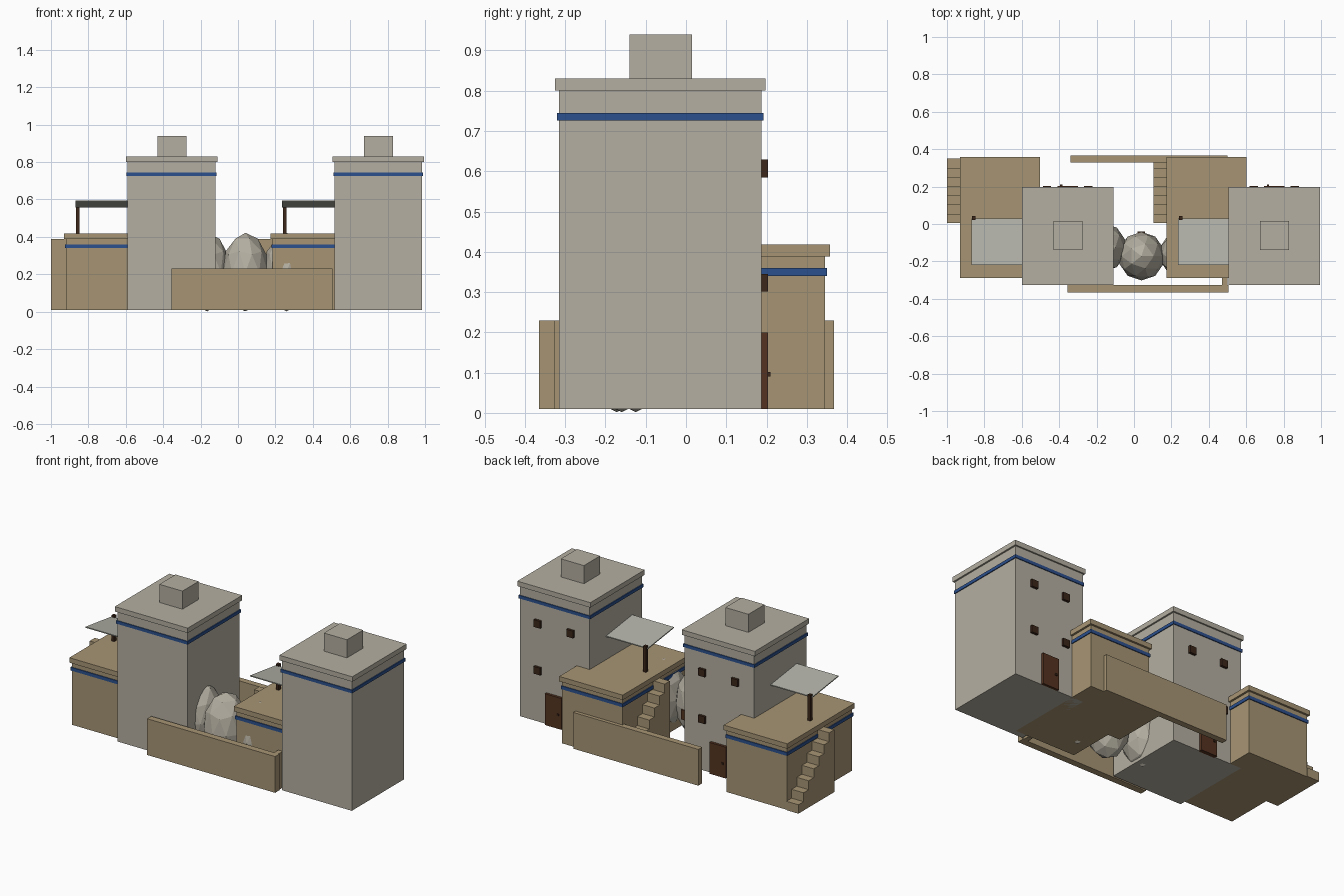
import bpy
from mathutils import Vector, Matrix

cube = bpy.data.objects.get("Cube")
if cube:
    bpy.data.objects.remove(cube, do_unlink=True)


def material(name, color):
    m = bpy.data.materials.new(name)
    m.use_nodes = True
    m.diffuse_color = (*color, 1)
    m.node_tree.nodes["Principled BSDF"].inputs["Base Color"].default_value = (*color, 1)
    return m


STONE = material("pale stone", (0.46, 0.43, 0.36))
CLAY = material("tan clay", (0.39, 0.30, 0.175))
BLUE = material("blue paint", (0.025, 0.08, 0.27))
WOOD = material("brown wood", (0.09, 0.034, 0.015))
DARK = material("dark wood", (0.045, 0.02, 0.01))
CLOTH = material("grey cloth", (0.45, 0.45, 0.40))


def mesh_object(name, verts, faces, mat):
    me = bpy.data.meshes.new(name)
    me.from_pydata(verts, [], faces)
    me.materials.append(mat)
    ob = bpy.data.objects.new(name, me)
    bpy.context.collection.objects.link(ob)
    return ob


def prism(name, profile, x0, x1, mat):
    """Extrude a counter-clockwise y-z profile along x."""
    n = len(profile)
    verts = [(x, y, z) for x in (x0, x1) for y, z in profile]
    faces = [tuple(reversed(range(n))), tuple(range(n, 2 * n))]
    faces += [(i, (i + 1) % n, n + (i + 1) % n, n + i) for i in range(n)]
    return mesh_object(name, verts, faces, mat)


def box(name, x, y, z, mat):
    profile = [(y[0], z[0]), (y[1], z[0]), (y[1], z[1]), (y[0], z[1])]
    return prism(name, profile, x[0], x[1], mat)


GROUND = 0.01


def house(side, dx):
    def part(name, x, y, z, mat):
        return box(f"{side}_{name}", (x[0] + dx, x[1] + dx), y, z, mat)

    # Tall tower with roof slab, roof hatch and painted band
    part("tower", (-0.59, -0.12), (-0.315, 0.188), (GROUND, 0.80), STONE)
    part("tower_roof", (-0.60, -0.11), (-0.325, 0.197), (0.80, 0.83), STONE)
    part("roof_hatch", (-0.43, -0.275), (-0.14, 0.015), (0.83, 0.94), STONE)
    part("tower_band", (-0.595, -0.115), (-0.32, 0.193), (0.726, 0.745), BLUE)

    # Low annex
    part("annex", (-0.92, -0.515), (-0.28, 0.345), (GROUND, 0.388), CLAY)
    part("annex_roof", (-0.93, -0.503), (-0.29, 0.357), (0.388, 0.418), CLAY)
    part("annex_band", (-0.925, -0.51), (-0.285, 0.35), (0.34, 0.36), BLUE)

    # Outside stairs climbing toward the front
    steps, run, rise = 7, 0.345 / 7, 0.378 / 7
    profile = [(0.005, GROUND), (0.35, GROUND)]
    for i in range(steps):
        y, z = 0.35 - i * run, GROUND + (i + 1) * rise
        profile += [(y, z), (y - run, z)]
    prism(f"{side}_stairs", profile, -1 + dx, -0.92 + dx, CLAY)

    # Sloping awning on a post
    slope = [(-0.22, 0.589), (0.03, 0.556), (0.03, 0.562), (-0.22, 0.595)]
    prism(f"{side}_awning", slope, -0.87 + dx, -0.58 + dx, CLOTH)
    part("awning_post", (-0.865, -0.847), (0.022, 0.042), (0.41, 0.575), DARK)

    # Door, knob and windows on the back
    part("door", (-0.41, -0.30), (0.18, 0.204), (GROUND, 0.20), WOOD)
    part("door_knob", (-0.395, -0.383), (0.20, 0.21), (0.09, 0.102), DARK)
    for x in (-0.465, -0.245):
        for z in (0.323, 0.607):
            part("window", (x - 0.022, x + 0.022), (0.18, 0.203), (z - 0.022, z + 0.022), DARK)


house("right", 0)
house("left", 1.105)

# Courtyard walls
box("back_wall", (-0.34, 0.50), (0.33, 0.367), (GROUND, 0.23), CLAY)
box("front_wall", (-0.355, 0.505), (-0.365, -0.325), (GROUND, 0.23), CLAY)
box("front_wall_return", (0.47, 0.50), (-0.33, -0.285), (GROUND, 0.23), CLAY)

# Faceted boulders between the houses
for name, x, y in (("right", -0.165, -0.125), ("middle", 0.04, -0.172), ("left", 0.26, -0.16)):
    bpy.ops.mesh.primitive_ico_sphere_add(subdivisions=2, radius=1)
    rock = bpy.context.object
    rock.name = f"{name}_boulder"
    rock.data.transform(Matrix.Diagonal(Vector((0.125, 0.13, 0.21, 1))))
    rock.location = (x, y, 0.212)
    rock.data.materials.append(STONE)

box("boulder_hatch", (0.02, 0.06), (-0.07, -0.04), (0.15, 0.21), WOOD)
